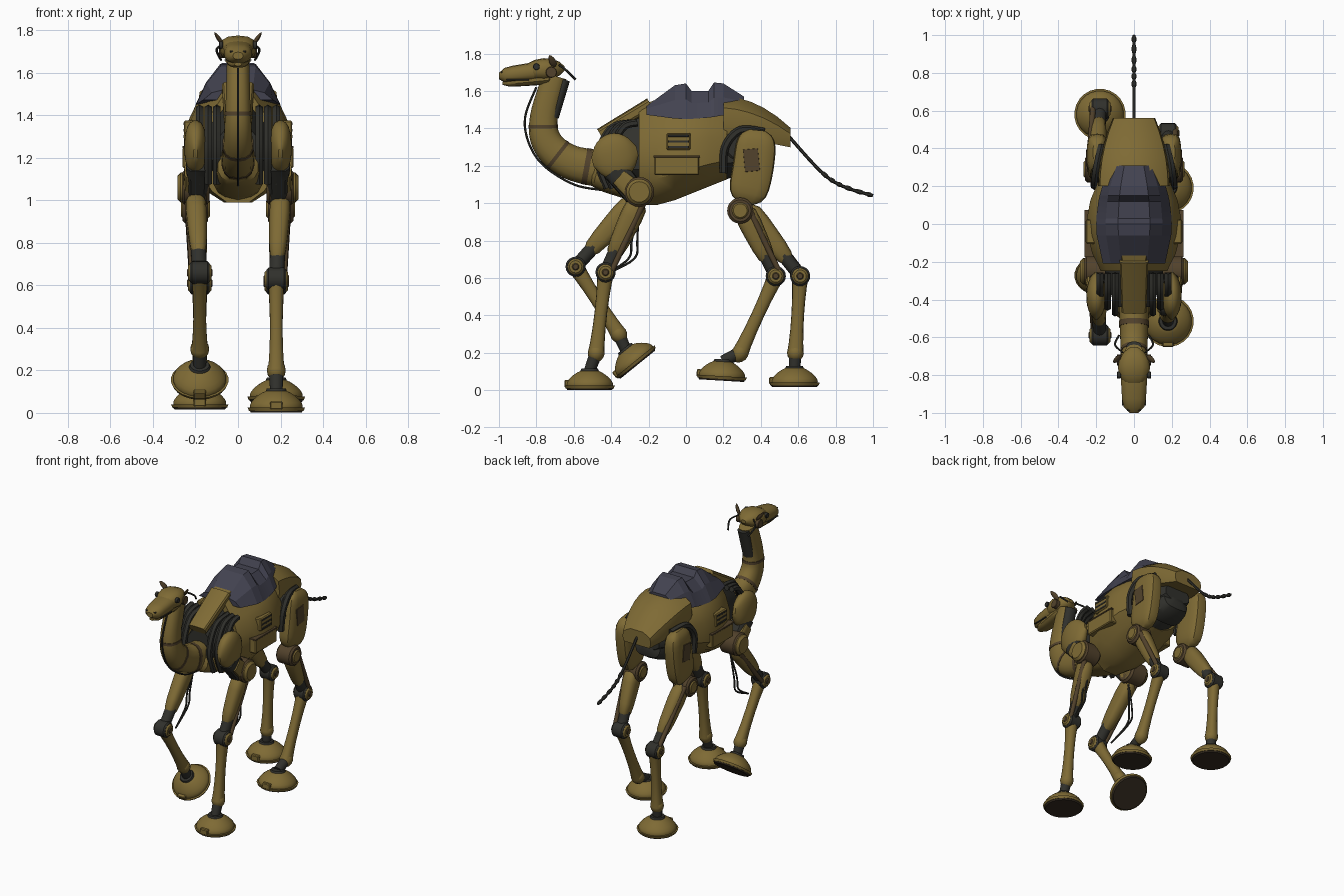
import bpy, bmesh, math
from mathutils import Vector, Matrix

old = bpy.data.objects.get("Cube")
if old:
    bpy.data.objects.remove(old)


def material(name, *rgb):
    mat = bpy.data.materials.new(name)
    mat.use_nodes = True
    mat.diffuse_color = (*rgb, 1)
    shader = mat.node_tree.nodes["Principled BSDF"]
    shader.inputs["Base Color"].default_value = mat.diffuse_color
    shader.inputs["Roughness"].default_value = .7
    return mat


OCHRE = material("ochre paint", .21, .145, .035)
DARK = material("dark metal", .03, .03, .025)
SLATE = material("slate cloth", .055, .055, .08)
BROWN = material("worn brown", .085, .055, .025)
SOLE = material("sole rubber", .035, .025, .015)
SIDES = {"left": 1, "right": -1}


# Radius rules along a swept part
def even(t):
    return 1


def ball(t):
    return max(.2, math.sin(math.pi * t) ** .7)


def pod(t):
    return max(.4, (1 - abs(t + t - 1) ** 4) ** .5)


def bone(t):
    return 1 - .25 * math.sin(math.pi * t)


def bell(t):
    return 1 + .25 * math.sin(math.pi * t)


def finish(name, bm, mat, angle=35):
    bmesh.ops.recalc_face_normals(bm, faces=bm.faces)
    for face in bm.faces:
        face.smooth = True
    for edge in bm.edges:
        edge.smooth = edge.calc_face_angle(0) < math.radians(angle)
    mesh = bpy.data.meshes.new(name)
    bm.to_mesh(mesh)
    bm.free()
    mesh.materials.append(mat)
    obj = bpy.data.objects.new(name, mesh)
    bpy.context.collection.objects.link(obj)


def loft(name, rings, mat, angle=35):
    bm = bmesh.new()
    rows = [[bm.verts.new(point) for point in ring] for ring in rings]
    for low, high in zip(rows, rows[1:]):
        for i in range(len(low)):
            bm.faces.new((low[i - 1], low[i], high[i], high[i - 1]))
    bm.faces.new(rows[0])
    bm.faces.new(rows[-1])
    finish(name, bm, mat, angle)


def smooth_path(points, steps):
    points = [Vector(point) for point in points]
    padded = [points[0], *points, points[-1]]
    out = []
    for a, b, c, d in zip(padded, padded[1:], padded[2:], padded[3:]):
        for k in range(steps):
            t = k / steps
            out.append(b + ((c - a) * t + (a * 2 - b * 5 + c * 4 - d) * t ** 2
                            + (b * 3 - a - c * 3 + d) * t ** 3) / 2)
    return out + [points[-1]]


def sweep(name, path, start, end, mat, wide=1, x=0, shape=even, steps=6, sides=14,
          square=1, upright=False):
    """Sweep a rounded section along a path of (y, z) or (x, y, z) points."""
    path = smooth_path([p if len(p) > 2 else (x, *p) for p in path], steps)
    last = len(path) - 1
    rings = []
    for i, centre in enumerate(path):
        along = path[min(i + 1, last)] - path[max(i - 1, 0)]
        normal = Vector((0, 0, 1)) if upright else Vector((0, -along.z, along.y)).normalized()
        radius = (start + (end - start) * i / last) * shape(i / last)
        ring = []
        for k in range(sides):
            angle = math.tau * (k + .5) / sides
            c, s = math.cos(angle), math.sin(angle)
            across = math.copysign(abs(c) ** square, c) * radius * wide
            lift = math.copysign(abs(s) ** square, s) * radius
            ring.append(centre + Vector((across, 0, 0)) + normal * lift)
        rings.append(ring)
    loft(name, rings, mat)


def tube(name, path, radius):
    sweep(name, path, radius, radius, DARK, sides=6)


def hull(name, front, back, outline, rule, mat):
    """Faceted half outline, mirrored, and sized at each y by the rule."""
    full = outline + [(-u, v) for u, v in reversed(outline)]
    rings = []
    for k in range(6):
        y = front + (back - front) * k / 5
        low, high, half = rule(y)
        rings.append([(u * half, y, low + v * (high - low)) for u, v in full])
    loft(name, rings, mat)


def disc(name, centre, radius, width, mat):
    bm = bmesh.new()
    place = Matrix.Translation(centre) @ Matrix.Rotation(math.pi / 2, 4, "Y")
    bmesh.ops.create_cone(bm, cap_ends=True, segments=20, radius1=radius, radius2=radius,
                          depth=width, matrix=place)
    rims = [edge for edge in bm.edges if edge.calc_face_angle(0) > 1]
    bmesh.ops.bevel(bm, geom=rims, offset=width / 10, segments=1, affect="EDGES")
    finish(name, bm, mat)


def box(name, centre, size, mat, turn=0):
    bm = bmesh.new()
    place = Matrix.Translation(centre) @ Matrix.Rotation(turn, 4, "X")
    bmesh.ops.create_cube(bm, size=1, matrix=place @ Matrix.Diagonal((*size, 1)))
    bmesh.ops.bevel(bm, geom=bm.edges[:], offset=min(size) / 8, segments=1, affect="EDGES")
    finish(name, bm, mat)


# Torso: dark inner frame, belly and rump armour
BARREL = [(.3, 1), (.8, .75), (1, .55), (1, .25), (.7, .1), (.3, 0)]
ROOF = [(.45, 1), (.95, .7), (1, .3), (.9, 0)]
hull("inner_frame", -.44, .45, BARREL,
     lambda y: (1.08 + .1 * y + .5 * y * y, 1.5 - .7 * y * y, .18 - .4 * y * y), DARK)
hull("belly_shell", -.25, .22, BARREL,
     lambda y: (max(.99, 1.04 + .4 * y), 1.58 - y * y, .25 - 1.2 * y * y), OCHRE)
hull("rump_shell", .2, .56, ROOF,
     lambda y: (1.41 - .2 * y, 1.57 - 1.3 * (y - .2) ** 2, .19 - .6 * (y - .2) ** 2), OCHRE)
sweep("withers_plate", [(-.46, 1.37), (-.19, 1.53)], .03, .035, OCHRE, wide=2.2, square=.5)
sweep("pelvis_block", [(.27, 1.2), (.45, 1.25)], .1, .08, DARK, wide=1.3, shape=pod, square=.6)

# Ridged saddle blanket
saddle = []
for y, top in ((-.21, 1.52), (-.06, 1.63), (0, 1.64), (.03, 1.6), (.12, 1.6), (.15, 1.645),
               (.2, 1.64), (.31, 1.57)):
    hem, half = 1.45 + .5 * y * y, .2 - .8 * y * y
    edge = [(half, y, hem), (half * .75, y, (top + hem) / 2 + .01), (half * .42, y, top)]
    saddle.append(edge + [(-a, b, c) for a, b, c in reversed(edge)])
loft("saddle_blanket", saddle, SLATE, 12)

# Neck, chest and dark nape
neck = [(0, -.7, 1.68), (0, -.76, 1.46), (0, -.74, 1.32), (0, -.62, 1.22), (0, -.4, 1.17), (0, -.2, 1.1)]
sweep("neck", neck, .065, .11, OCHRE, wide=.8, square=.85)
sweep("chest_plate", [(-.52, 1.17), (-.18, 1.08)], .08, .1, OCHRE, wide=1.3, shape=pod, square=.8)
sweep("nape_cover", [(-.65, 1.66), (-.71, 1.46)], .03, .03, DARK, wide=1.4)
bends = smooth_path(neck, 8)
for i in (10, 20, 27):
    girth = .068 + .045 * i / len(bends)
    sweep("neck_seam", bends[i:i + 2], girth, girth, BROWN, wide=.82, steps=1, square=.85)
tube("throat_cable", [(-.8, 1.62), (-.86, 1.46), (-.84, 1.32), (-.76, 1.2), (-.6, 1.1), (-.45, 1.07)], .006)

# Head
sweep("muzzle", [(-1, 1.68), (-.75, 1.71)], .042, .055, OCHRE, wide=1.4, shape=pod, square=.8, upright=True)
sweep("cranium", [(-.87, 1.71), (-.65, 1.72)], .06, .06, OCHRE, wide=1.45, shape=ball, square=.8,
      upright=True)
sweep("jaw", [(-.98, 1.64), (-.7, 1.67)], .02, .035, OCHRE, wide=2, shape=pod, square=.8, upright=True)
for side, s in SIDES.items():
    box(f"{side}_mouth_line", (s * .058, -.9, 1.66), (.01, .12, .006), DARK)
    disc(f"{side}_eye", (s * .08, -.8, 1.73), .018, .02, DARK)
    disc(f"{side}_cheek_joint", (s * .075, -.72, 1.7), .03, .03, BROWN)
    box(f"{side}_nostril", (s * .03, -.98, 1.7), (.015, .02, .008), DARK)
    sweep(f"{side}_ear", [(s * .07, -.7, 1.73), (s * .11, -.73, 1.79)], .022, .014, BROWN,
          wide=.6, shape=ball)
    tube(f"{side}_antenna", [(s * .06, -.68, 1.74), (s * .1, -.64, 1.71), (s * .08, -.59, 1.66)], .006)

# Tail with beaded end
tail = [(0, .53, 1.38), (0, .72, 1.17), (0, .84, 1.09), (0, 1, 1.04)]
tube("tail", tail, .009)
joints = smooth_path(tail, 3)[3:]
for pair in zip(joints, joints[1:]):
    sweep("tail_bead", pair, .014, .014, DARK, shape=ball, sides=8)

# Paired shoulders, flank equipment and thighs
for side, s in SIDES.items():
    sweep(f"{side}_shoulder_shell", [(-.5, 1.22), (-.26, 1.28)], .126, .126, OCHRE, wide=.42,
          x=s * .2, shape=ball, steps=12, sides=20, square=.85)
    for k in range(3):
        x, back = s * (.1 + .04 * k), .03 * k
        tube(f"{side}_shoulder_hose", [(x, back - .42, 1.08), (x, back - .47, 1.24),
                                       (x, back - .4, 1.4), (x, -.26, 1.43)], .02)
    sweep(f"{side}_upper_arm", [(-.38, 1.18), (-.25, 1.02)], .07, .06, DARK, wide=.8, x=s * .19, square=.6)
    sweep(f"{side}_arm_cover", [(-.36, 1.14), (-.26, 1.05)], .045, .06, OCHRE, wide=.5, x=s * .23, square=.6)
    disc(f"{side}_elbow_ring", (s * .2, -.25, 1.06), .08, .13, BROWN)
    disc(f"{side}_elbow_disc", (s * .21, -.25, 1.06), .07, .15, OCHRE)
    box(f"{side}_flank_box", (s * .235, -.05, 1.2), (.05, .24, .1), OCHRE)
    box(f"{side}_flank_lid", (s * .237, -.05, 1.25), (.05, .25, .01), BROWN)
    box(f"{side}_vent_frame", (s * .23, -.04, 1.33), (.05, .13, .09), OCHRE)
    for k in range(3):
        box(f"{side}_vent_slot", (s * .253, -.04, 1.3 + .03 * k), (.008, .11, .012), DARK)
    disc(f"{side}_hip_joint", (s * .15, .29, 1.31), .085, .1, DARK)
    tube(f"{side}_hip_hose", [(s * .2, .2, 1.16), (s * .21, .21, 1.3), (s * .2, .29, 1.39),
                              (s * .17, .42, 1.38)], .022)
    sweep(f"{side}_thigh_shell", [(.38, 1.39), (.36, 1.2), (.32, 1)], .11, .11, OCHRE, wide=.5,
          x=s * .195, shape=pod, square=.55)
    box(f"{side}_thigh_patch", (s * .249, .35, 1.23), (.008, .08, .12), BROWN, .1)
    disc(f"{side}_stifle_ring", (s * .2, .29, .96), .07, .12, BROWN)
    disc(f"{side}_stifle_cap", (s * .2, .29, .96), .05, .135, OCHRE)


def leg(name, s, top, knee, ankle, foot, tilt=0):
    """Two-part leg from (y, z) joints; foot is the sole centre, tilted about x."""
    top, knee = Vector((s * .2, *top)), Vector((s * .18, *knee))
    ankle, foot = Vector((s * .18, *ankle)), Vector((s * .18, *foot))
    turn = Matrix.Rotation(tilt, 3, "X")
    up = turn @ Vector((0, 0, .1))
    strut = Vector((s * .035, .03, 0))
    sweep(f"{name}_upper_rod", [top, knee], .04, .035, DARK)
    sweep(f"{name}_upper_shell", [top, top.lerp(knee, .82)], .07, .045, OCHRE, wide=.8,
          shape=pod, square=.75)
    sweep(f"{name}_strut", [top + strut, knee + strut], .018, .014, BROWN)
    for part, radius, width, mat in (("ring", .054, .09, DARK), ("disc", .044, .11, OCHRE),
                                     ("hub", .026, .12, BROWN)):
        disc(f"{name}_knee_{part}", knee, radius, width, mat)
    sweep(f"{name}_lower_shell", [knee, ankle], .046, .044, OCHRE, wide=.9, shape=bone, square=.85)
    sweep(f"{name}_ankle_knob", [ankle.lerp(knee, .12), ankle.lerp(knee, -.12)], .045, .045, OCHRE, shape=ball)
    sweep(f"{name}_ankle_rod", [ankle, foot + up], .035, .03, DARK)
    # Hoof: sole, flange, bell, collar and toe block
    sweep(f"{name}_sole", [foot - up * .04, foot + up * .1], .12, .13, SOLE, steps=1, sides=24)
    sweep(f"{name}_flange", [foot + up * .05, foot + up * .2], .13, .136, OCHRE, steps=1, sides=24)
    sweep(f"{name}_bell", [foot + up * .2, foot + up], .125, .045, OCHRE, shape=bell, sides=24)
    sweep(f"{name}_collar", [foot + up * .9, foot + up * 1.1], .053, .045, DARK, steps=1, sides=24)
    box(f"{name}_toe_block", foot + turn @ Vector((0, -.115, .03)), (.06, .04, .04), OCHRE, tilt)


leg("front_left_leg", 1, (-.25, 1.02), (-.43, .63), (-.48, .2), (-.515, .005))
leg("front_right_leg", -1, (-.27, 1.02), (-.59, .66), (-.36, .3), (-.26, .14), .68)
leg("hind_left_leg", 1, (.3, .98), (.48, .61), (.29, .2), (.19, .055), -.06)
leg("hind_right_leg", -1, (.32, .98), (.61, .61), (.585, .2), (.58, .02))

# Loose cables behind the front legs
for side, s in SIDES.items():
    for gap in (0, .03):
        tube(f"{side}_leg_cable", [(s * .17, -.26, .97), (s * .2, gap - .29, .8),
                                   (s * .2, gap - .31, .7), (s * .18, -.45, .61)], .006)
